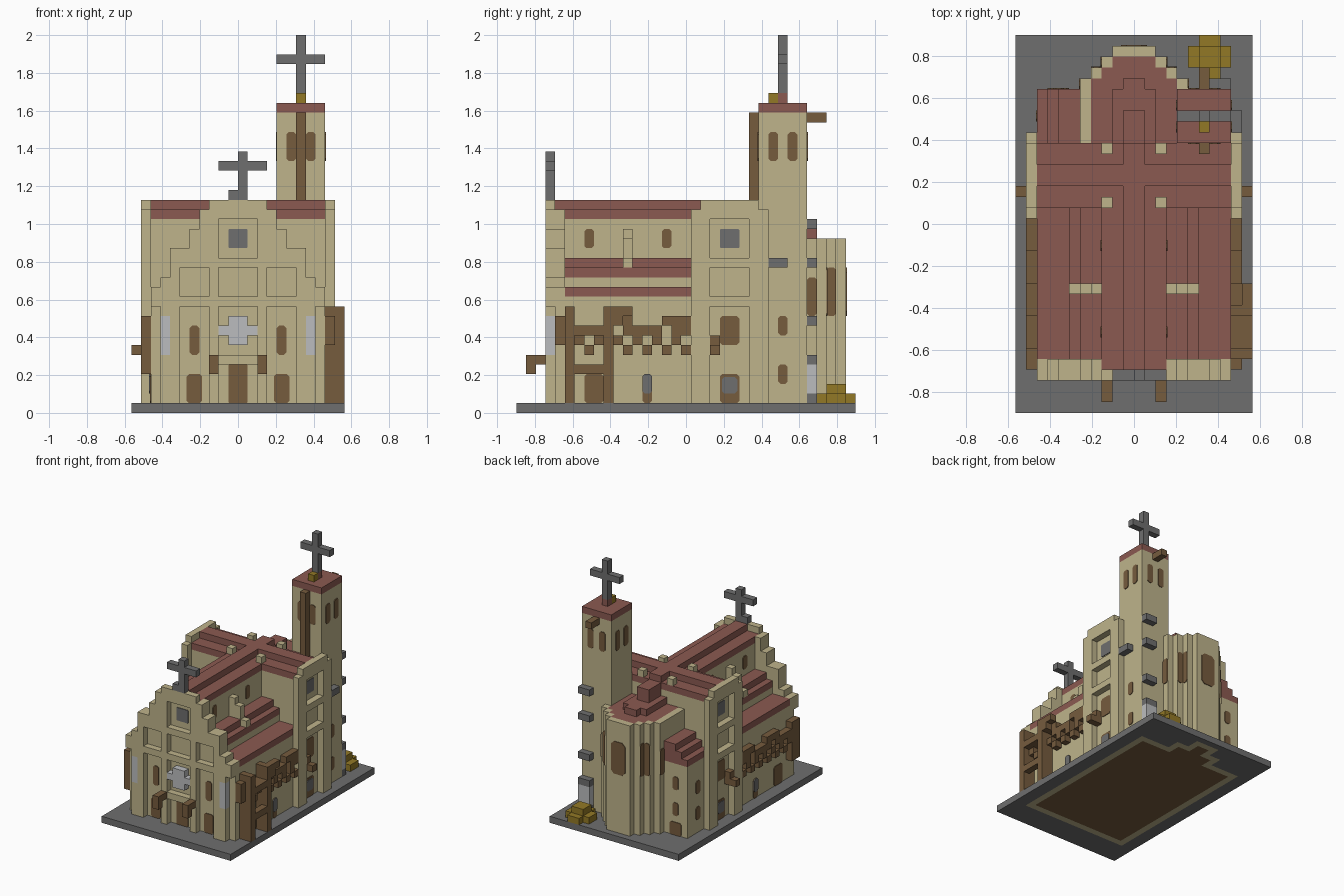
import bpy
from mathutils import Vector

cube = bpy.data.objects.get("Cube")
if cube:
    bpy.data.objects.remove(cube)

UNIT = 2 / 39            # size of one building block
MID = 17.5               # block row at the middle of the depth


def material(name, red, green, blue):
    mat = bpy.data.materials.new(name)
    mat.use_nodes = True
    colour = [(c / 255) ** 2.2 for c in (red, green, blue)] + [1]
    mat.diffuse_color = colour
    mat.node_tree.nodes["Principled BSDF"].inputs["Base Color"].default_value = colour
    return mat


stone = material("sandstone", 189, 178, 138)
tile = material("red_tile", 138, 90, 82)
grey = material("grey_stone", 110, 110, 110)
wood = material("brown_wood", 117, 92, 64)
pale = material("pale_grey", 186, 187, 189)
gold = material("old_gold", 145, 120, 42)


def world(point):
    return Vector((point[0], point[1] - MID, point[2])) * UNIT


def add_object(name, verts, faces, mats, indices):
    mesh = bpy.data.meshes.new(name)
    mesh.from_pydata(verts, [], faces)
    for mat in mats:
        mesh.materials.append(mat)
    for poly, index in zip(mesh.polygons, indices):
        poly.material_index = index
    mesh.update()
    obj = bpy.data.objects.new(name, mesh)
    bpy.context.scene.collection.objects.link(obj)
    return obj


def box(mat, x, y, z):
    return [(mat, x, y, z)]


def both(mat, x, y, z):
    """A box and its mirror image across the middle."""
    return box(mat, x, y, z) + box(mat, (-x[1], -x[0]), y, z)


def wide(mat, half, y, z):
    """A box centred on the middle."""
    return box(mat, (-half, half), y, z)


def part(name, *groups):
    """Stack blocks in order (no material carves) and keep the outer skin."""
    cells = {}
    for mat, xs, ys, zs in sum(groups, []):
        for x in range(*xs):
            for y in range(*ys):
                for z in range(*zs):
                    if mat:
                        cells[x, y, z] = mat
                    else:
                        cells.pop((x, y, z), None)
    mats = list(dict.fromkeys(cells.values()))
    corners, faces, indices = {}, [], []
    for cell, mat in cells.items():
        for axis in range(3):
            for side in (0, 1):
                near = list(cell)
                near[axis] += 2 * side - 1
                if tuple(near) in cells:
                    continue
                face = []
                for a, b in ((0, 0), (1, 0), (1, 1), (0, 1)):
                    p = list(cell)
                    p[axis] += side
                    p[(axis + 1) % 3] += a
                    p[(axis + 2) % 3] += b
                    face.append(corners.setdefault(tuple(p), len(corners)))
                faces.append(face if side else face[::-1])
                indices.append(mats.index(mat))
    return add_object(name, [world(p) for p in corners], faces, mats, indices)


def window(name, mat, axis, plane, out, across, z, cut=0.25):
    """Thin plate with clipped corners on a wall facing along x or y."""
    (a, b), (c, d) = across, z
    ring = [(a + cut, c), (b - cut, c), (b, c + cut), (b, d - cut),
            (b - cut, d), (a + cut, d), (a, d - cut), (a, c + cut)]
    verts = []
    for level in (plane, plane + out * 0.1):
        verts += [world((level, u, v) if axis == "x" else (u, level, v)) for u, v in ring]
    n = len(ring)
    faces = [list(range(n)), list(range(n, 2 * n))]
    faces += [[i, (i + 1) % n, n + (i + 1) % n, n + i] for i in range(n)]
    if (axis == "x") == (out > 0):
        faces[0].reverse()
    else:
        faces[1].reverse()
        faces[2:] = [f[::-1] for f in faces[2:]]
    return add_object(name, verts, faces, [mat], [0] * len(faces))


# Ground slab, with the floor plan showing underneath
part("base", wide(grey, 11, y=(0, 35), z=(0, 1)),
     wide(stone, 9, y=(4, 30), z=(0, 1)), wide(stone, 4, y=(30, 32), z=(0, 1)),
     wide(stone, 2, y=(32, 34), z=(0, 1)), wide(wood, 8, y=(5, 29), z=(0, 1)),
     wide(wood, 3, y=(29, 31), z=(0, 1)), wide(wood, 1, y=(31, 33), z=(0, 1)))

# Front wall: stepped outline, then recessed bays and pale ornaments
outline = []
for half, top in ((9, 13), (8, 14), (7, 17), (5, 19), (4, 21)):
    outline += wide(stone, half, y=(3, 5), z=(1, top))
outline += wide(stone, 3, y=(3, 4), z=(1, 22))
bays = []
for low, high in ((1, 11), (12, 15)):
    bays += both(None, x=(3, 6), y=(3, 4), z=(low, high))
    bays += wide(None, 2, y=(3, 4), z=(low, high))
part("front_wall", outline, wide(None, 3, y=(4, 5), z=(1, 22)), bays,
     wide(None, 2, y=(3, 4), z=(16, 20)),
     both(None, x=(8, 9), y=(3, 4), z=(1, 11)),
     both(pale, x=(7, 8), y=(3, 4), z=(6, 10)),
     wide(stone, 2, y=(3, 4), z=(5, 6)),
     wide(pale, 1, y=(3, 4), z=(7, 10)), wide(pale, 2, y=(3, 4), z=(8, 9)))
part("front_lanterns", both(wood, x=(2, 3), y=(1, 3), z=(5, 6)),
     both(wood, x=(2, 3), y=(1, 2), z=(4, 5)))
part("front_cross", box(grey, x=(-1, 1), y=(3, 4), z=(22, 23)),
     box(grey, x=(0, 1), y=(3, 4), z=(22, 27)),
     box(grey, x=(-2, 3), y=(3, 4), z=(25, 26)))
window("front_door", wood, "y", 4, -1, across=(-1, 1), z=(1, 5), cut=0.1)
window("gable_window", grey, "y", 4, -1, across=(-1, 1), z=(17, 19), cut=0.1)
for s in (-1, 1):
    window("front_window", wood, "y", 4, -1, across=(s * 4.5 - 0.5, s * 4.5 + 0.5), z=(6, 9))
    window("side_door", wood, "y", 4, -1, across=(s * 4.5 - 0.8, s * 4.5 + 0.8), z=(1, 4))

# Nave with stepped roof
part("nave", wide(stone, 3, y=(4, 25), z=(1, 20)),
     wide(tile, 3, y=(4, 25), z=(20, 21)), wide(tile, 1, y=(4, 25), z=(21, 22)))
# Low aisles on both sides and the roof step above them
part("aisles", wide(stone, 9, y=(5, 19), z=(1, 12)),
     wide(tile, 9, y=(5, 19), z=(12, 13)), wide(stone, 6, y=(5, 19), z=(13, 14)),
     wide(tile, 6, y=(5, 19), z=(14, 15)), wide(tile, 5, y=(5, 19), z=(15, 16)))
part("buttresses", both(stone, x=(3, 4), y=(11, 12), z=(14, 19)),
     both(stone, x=(4, 5), y=(11, 12), z=(14, 18)),
     both(stone, x=(5, 6), y=(11, 12), z=(14, 16)))

# Transept arms with framed gable ends
ends = both(stone, x=(9, 10), y=(18, 26), z=(1, 21))
ends += both(stone, x=(9, 10), y=(19, 25), z=(21, 22))
for low, high in ((1, 11), (12, 15), (16, 20)):
    ends += both(None, x=(9, 10), y=(20, 24), z=(low, high))
part("transept", wide(stone, 9, y=(19, 25), z=(1, 20)),
     wide(tile, 9, y=(19, 25), z=(20, 21)), wide(tile, 9, y=(21, 23), z=(21, 22)), ends)
part("roof_pinnacles", both(stone, x=(2, 3), y=(19, 20), z=(21, 22)),
     both(stone, x=(2, 3), y=(24, 25), z=(21, 22)))
part("side_lanterns", both(wood, x=(9, 11), y=(20, 21), z=(6, 7)),
     both(wood, x=(9, 10), y=(20, 21), z=(7, 8)))
for s in (-1, 1):
    window("transept_window", grey, "x", s * 9, s, across=(21, 23), z=(17, 19), cut=0.1)
    window("transept_arch", wood, "x", s * 9, s, across=(21, 23), z=(7, 10))
    window("transept_door", wood, "x", s * 9, s, across=(21, 23), z=(1, 4))
    window("door_glass", grey, "x", s * 9.1, s, across=(21.2, 22.8), z=(2, 3.7))
    for y in (7, 15):
        window("nave_window", wood, "x", s * 3, s, across=(y, y + 1), z=(17, 19))
    window("aisle_window", wood, "x", s * 9, s, across=(7, 9), z=(1, 4))
    window("aisle_door", wood, "x", s * 9, s, across=(13, 14), z=(1, 4))
    window("aisle_glass", grey, "x", s * 9.1, s, across=(13, 14), z=(2, 4))

# Choir and stepped round end
choir = []
for half, back in ((5, 31), (4, 32), (3, 33), (2, 34)):
    choir += wide(stone, half, y=(25, back), z=(1, 18))
for half, back in ((4, 31), (3, 32), (2, 33)):
    choir += wide(tile, half, y=(25, back), z=(17, 18))
part("choir", choir, wide(tile, 2, y=(25, 30), z=(18, 19)),
     wide(tile, 1, y=(25, 31), z=(18, 19)), wide(tile, 1, y=(25, 28), z=(19, 21)))
window("choir_window", wood, "y", 34, 1, across=(-1.2, 1.2), z=(10, 15), cut=0.5)
for s in (-1, 1):
    window("choir_strip", wood, "x", s * 3, s, across=(32, 33), z=(10, 15))
    window("choir_strip", wood, "x", s * 5, s, across=(30, 31), z=(10, 14))
    window("choir_strip", wood, "y", 32, 1, across=(s * 3.5 - 0.5, s * 3.5 + 0.5), z=(10, 15))

# Small room beside the choir
part("side_room", box(stone, x=(-9, -5), y=(25, 30), z=(1, 12)),
     box(tile, x=(-9, -5), y=(25, 30), z=(12, 13)),
     box(tile, x=(-8, -5), y=(25, 30), z=(13, 14)),
     box(tile, x=(-7, -5), y=(25, 30), z=(14, 15)))
for low in (4, 8):
    window("room_window", wood, "y", 30, 1, across=(-7.5, -6.5), z=(low, low + 2))
    window("room_side_window", wood, "x", -9, -1, across=(27, 28), z=(low - 1, low + 1))
window("room_door", wood, "y", 30, 1, across=(-8, -6), z=(1, 3))

# Bell tower
part("tower", box(stone, x=(4, 9), y=(25, 30), z=(1, 31)),
     box(tile, x=(4, 9), y=(25, 30), z=(31, 32)),
     box(tile, x=(6, 7), y=(27, 28), z=(32, 33)),
     box(gold, x=(6, 7), y=(26, 27), z=(32, 33)))
part("tower_cross", box(grey, x=(6, 7), y=(27, 28), z=(33, 39)),
     box(grey, x=(4, 9), y=(27, 28), z=(36, 37)))
part("tower_beams", box(wood, x=(6, 7), y=(24, 25), z=(21, 31)),
     box(wood, x=(6, 7), y=(30, 32), z=(30, 31)))
for first in (1, 3):
    for plane, s in ((25, -1), (30, 1)):
        window("bell_opening", wood, "y", plane, s, across=(4 + first, 5 + first), z=(26, 29))
    for plane, s in ((4, -1), (9, 1)):
        window("bell_opening", wood, "x", plane, s, across=(25 + first, 26 + first), z=(26, 29))
for low in (3, 8):
    window("tower_window", wood, "x", 9, 1, across=(27, 28), z=(low, low + 2))
ledges = box(grey, x=(9, 10), y=(26, 28), z=(15, 16))
for low in (5, 9, 15, 19):
    ledges += box(grey, x=(7, 9), y=(30, 31), z=(low, low + 1))
part("tower_ledges", ledges, box(pale, x=(7, 9), y=(30, 31), z=(2, 5)),
     box(grey, x=(7, 9), y=(30, 31), z=(1, 2)))
part("hay_pile", box(gold, x=(5, 9), y=(32, 34), z=(1, 2)),
     box(gold, x=(6, 8), y=(31, 35), z=(1, 2)),
     box(gold, x=(6, 8), y=(32, 34), z=(2, 3)))

# Timber frame against the aisle
frame = []
for y in (5, 9):
    frame += box(wood, x=(9, 11), y=(y, y + 1), z=(1, 11))
for z in (4, 8):
    frame += box(wood, x=(10, 11), y=(5, 10), z=(z, z + 1))
part("timber_frame", frame, box(wood, x=(10, 11), y=(10, 12), z=(10, 11)),
     box(wood, x=(10, 11), y=(10, 11), z=(9, 10)))

# Climbing vines along both aisle walls
vines = []
for y in range(4, 18):
    low = 6 if y % 2 else 7
    vines += both(wood, x=(9, 10), y=(y, y + 1), z=(low, low + 1))
    if y % 5:
        vines += both(wood, x=(9, 10), y=(y, y + 1), z=(8, 9))
    if y % 6 > 2:
        vines += both(wood, x=(9, 10), y=(y, y + 1), z=(9, 10))
part("wall_vines", vines, box(wood, x=(-10, -9), y=(4, 6), z=(4, 10)))
